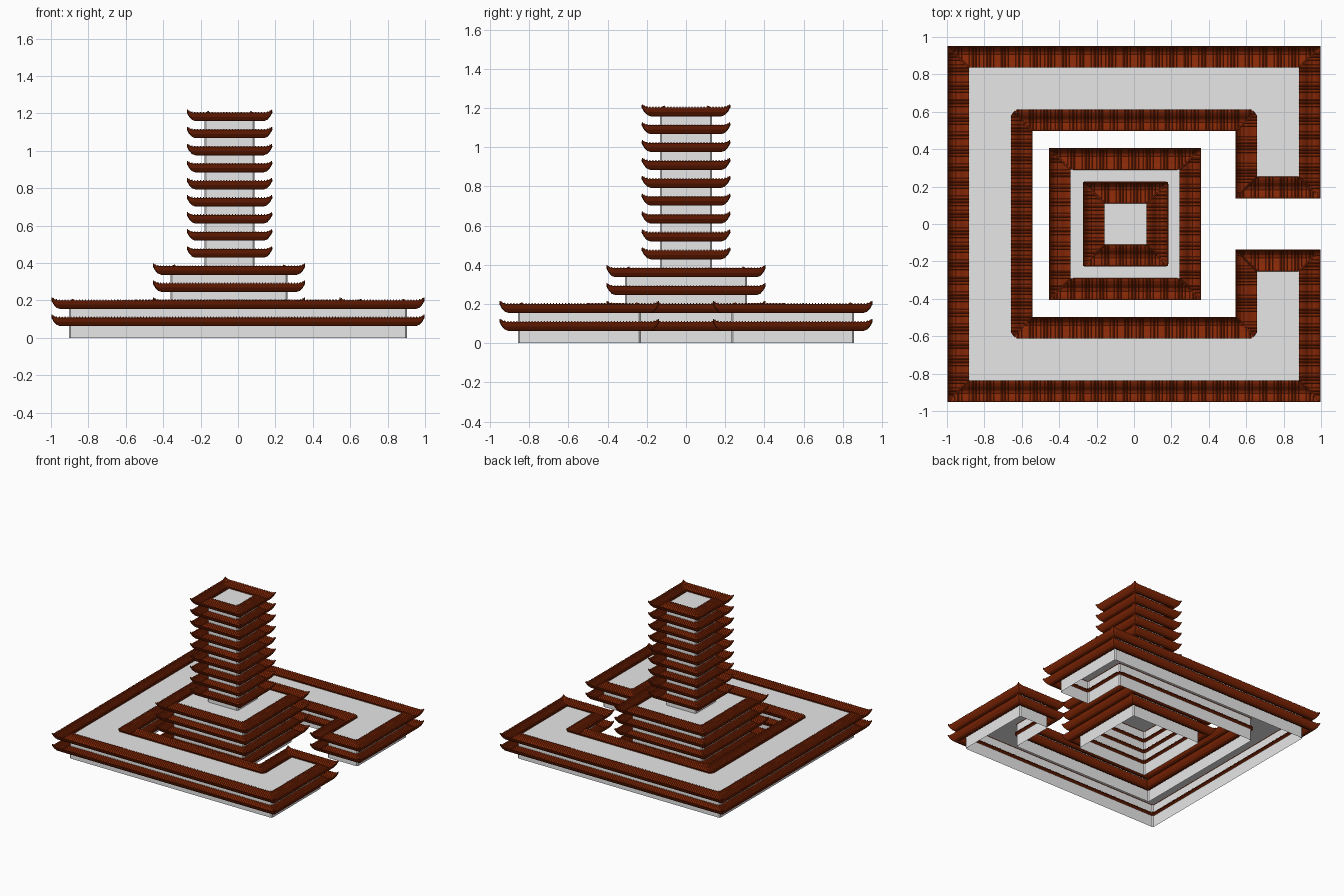
import bpy, bmesh, math
from mathutils import Vector

cube = bpy.data.objects.get("Cube")
if cube:
    bpy.data.objects.remove(cube, do_unlink=True)

STOREY = 0.0913      # storey height
DEPTH = 0.112        # eave to ridge, in plan
INSET = 0.091        # eave to wall, in plan
CUT = 0.03           # clipped ridge at inner corners
PITCH = 0.0155       # spacing of tile ribs

# roof section from the upturned eave, through the trough, up to the ridge
PROFILE = [(0, 0.109), (0.012, 0.088), (0.026, 0.073), (0.042, 0.067), (0.06, 0.073),
           (0.08, 0.092), (DEPTH - CUT / 2, 0.102), (DEPTH, 0.106)]


def material(name, color):
    m = bpy.data.materials.new(name)
    m.use_nodes = True
    m.diffuse_color = (*color, 1)
    m.node_tree.nodes["Principled BSDF"].inputs["Base Color"].default_value = (*color, 1)
    return m


plaster = material("white_plaster", (0.8, 0.8, 0.8))
tile = material("red_brown_tile", (0.24, 0.021, 0.002))


def to_mesh(bm, name, mat):
    me = bpy.data.meshes.new(name)
    bm.to_mesh(me)
    bm.free()
    me.materials.append(mat)
    return me


def place(name, me, z=0):
    ob = bpy.data.objects.new(name, me)
    ob.location.z = z
    bpy.context.collection.objects.link(ob)
    return ob


def edges(poly):
    """Each edge: start, direction, inward normal, length, corner signs (+1 convex, -1 inner)."""
    pts = [Vector(p) for p in poly]
    n = len(pts)
    dirs = [(pts[(i + 1) % n] - pts[i]).normalized() for i in range(n)]
    sign = [1 if dirs[i - 1].cross(dirs[i]) > 0 else -1 for i in range(n)]
    for i in range(n):
        j = (i + 1) % n
        t = dirs[i]
        yield pts[i], t, Vector((-t.y, t.x)), (pts[j] - pts[i]).length, sign[i], sign[j]


def height(d, s, length, ca, cb):
    """Height on the roof section, with lifted tips at the outer corners."""
    z = PROFILE[-1][1]
    for (d0, z0), (d1, z1) in zip(PROFILE, PROFILE[1:]):
        if d <= d1:
            z = z0 + (z1 - z0) * (d - d0) / (d1 - d0)
            break
    for sg, along in ((ca, s), (cb, length - s)):
        if sg > 0:
            z += 0.01 * max(0, 1 - math.hypot(along, d) / 0.03)
    return z


def reach(d, sg):
    """Where a slope ends along its edge at depth d."""
    return d if sg > 0 else -min(d, 2 * DEPTH - CUT - d)


def sweep(bm, path, side, w, h):
    """Half-round strip along a path."""
    rows = []
    for p in path:
        rows.append([bm.verts.new(p + side * (w * a) + Vector((0, 0, h * b)))
                     for a, b in ((-1, -0.3), (-0.55, 1), (0.55, 1), (1, -0.3))])
    for r0, r1 in zip(rows, rows[1:]):
        for k in range(3):
            bm.faces.new((r0[k], r0[k + 1], r1[k + 1], r1[k]))
    bm.faces.new(rows[0])
    bm.faces.new(rows[-1])


def roof_slopes(name, poly):
    bm = bmesh.new()
    near = (0, 0.015, 0.03)
    for a, t, n, length, ca, cb in edges(poly):
        rows = []
        for d, _ in PROFILE:
            s0, s1 = reach(d, ca), length - reach(d, cb)
            row = []
            for s in [s0 + q for q in near] + [s1 - q for q in reversed(near)]:
                p = a + t * s + n * d
                row.append(bm.verts.new((p.x, p.y, height(d, s, length, ca, cb))))
            rows.append(row)
        for r0, r1 in zip(rows, rows[1:]):
            for k in range(len(r0) - 1):
                bm.faces.new((r0[k], r0[k + 1], r1[k + 1], r1[k]))
    bmesh.ops.remove_doubles(bm, verts=bm.verts, dist=0.0002)
    return to_mesh(bm, name, tile)


def roof_ribs(name, poly):
    bm = bmesh.new()
    for a, t, n, length, ca, cb in edges(poly):
        def point(s, d):
            p = a + t * s + n * d
            return Vector((p.x, p.y, height(d, s, length, ca, cb)))

        # rows of tile ribs, trimmed at the hips
        first = 0 if ca > 0 else CUT / 2 - DEPTH
        last = length if cb > 0 else length + DEPTH - CUT / 2
        count = round((last - first) / PITCH)
        for i in range(count):
            s = first + (i + 0.5) * (last - first) / count
            lo, hi = 0, DEPTH
            for sg, along in ((ca, s), (cb, length - s)):
                if sg > 0:
                    hi = min(hi, along)
                elif along < 0:
                    lo = max(lo, -along)
                    hi = min(hi, 2 * DEPTH - CUT + along)
            if hi - lo > 0.004:
                stops = [lo] + [d for d, _ in PROFILE if lo + 0.002 < d < hi - 0.002] + [hi]
                sweep(bm, [point(s, d) for d in stops], t.to_3d(), 0.004, 0.004)

        # hip rib at the start corner, with a small finial at the ridge
        path = [point(ca * d, d) for d, _ in PROFILE[:8 if ca > 0 else 7]]
        path[-1].z += 0.006
        side = (t - n * ca).normalized().to_3d()
        sweep(bm, path, side, 0.005, 0.005)
    bmesh.ops.recalc_face_normals(bm, faces=bm.faces)
    return to_mesh(bm, name, tile)


def walls(name, poly, z0, z1):
    """Hollow storeys with a flat deck and open underside; corners slightly clipped."""
    bm = bmesh.new()
    outline = []
    clip = 0.008
    for a, t, n, length, ca, cb in edges(poly):
        outline.append(a + n * INSET + t * (ca * INSET + clip))
        outline.append(a + n * INSET + t * (length - cb * INSET - clip))
    low = [bm.verts.new((p.x, p.y, z0)) for p in outline]
    top = [bm.verts.new((p.x, p.y, z1)) for p in outline]
    for i in range(len(low)):
        j = (i + 1) % len(low)
        bm.faces.new((low[i], low[j], top[j], top[i]))
    bm.faces.new(top)
    place(name, to_mesh(bm, name, plaster))


def building(name, poly, first, count):
    walls(name + "_walls", poly, first * STOREY, (first + count) * STOREY + 0.005)
    slopes = roof_slopes(name + "_roof", poly)
    ribs = roof_ribs(name + "_tile_ribs", poly)
    for k in range(first, first + count):
        ob = place(f"{name}_roof_{k + 1}", slopes, k * STOREY)
        mod = ob.modifiers.new("thickness", "SOLIDIFY")
        mod.thickness = 0.004
        mod.offset = -1
        place(f"{name}_tile_ribs_{k + 1}", ribs, k * STOREY)


def rectangle(x0, x1, y):
    return [(x0, -y), (x1, -y), (x1, y), (x0, y)]


# outer court building, open on one side by a gate passage
half = [(-0.994, -0.949), (0.994, -0.949), (0.994, -0.14),
        (0.545, -0.14), (0.545, -0.5), (-0.545, -0.5)]
court = half + [(x, -y) for x, y in reversed(half)]

building("court", court, 0, 2)
building("hall", rectangle(-0.452, 0.356, 0.403), 0, 4)
building("tower", rectangle(-0.27, 0.18, 0.223), 4, 9)
